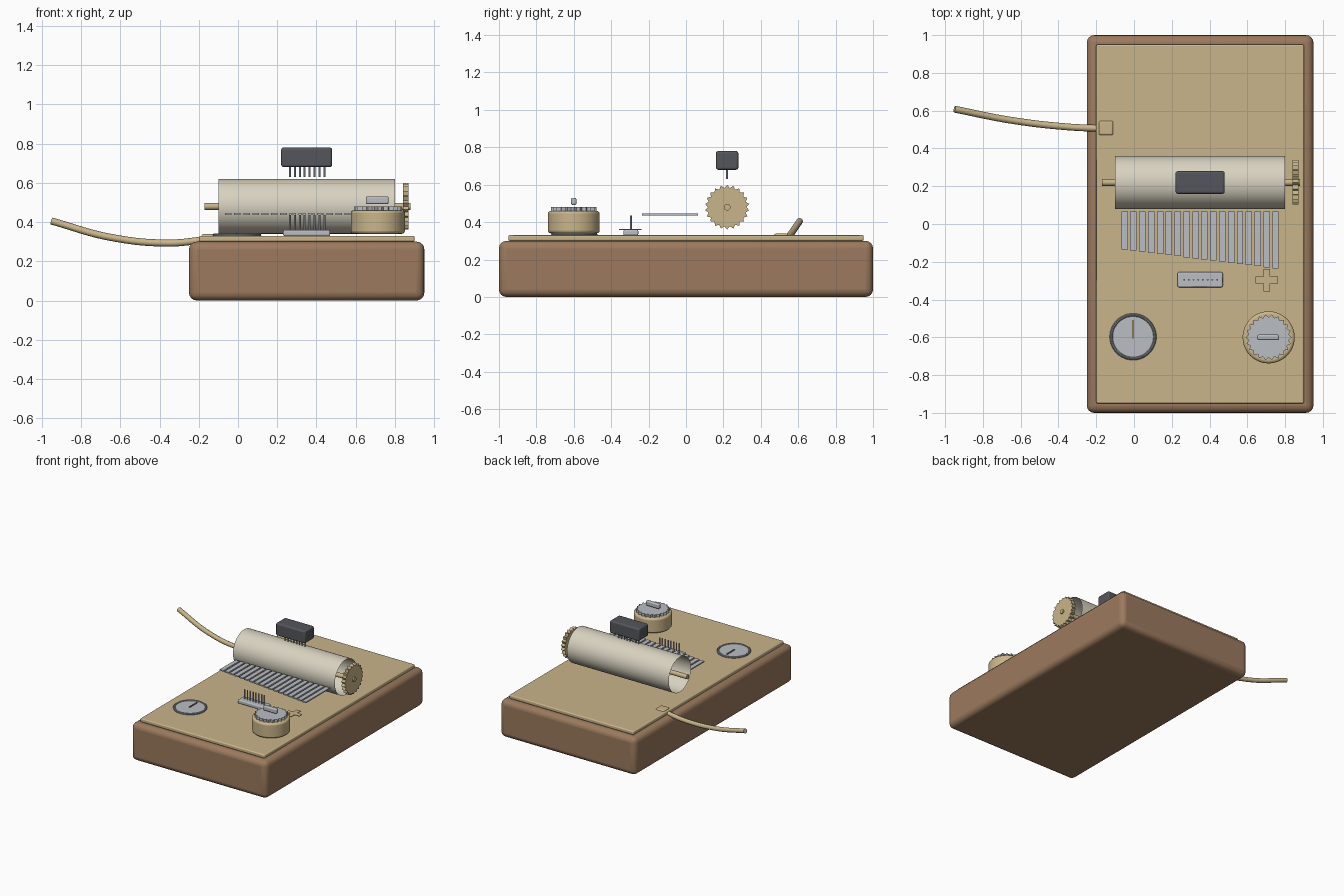
import bpy, bmesh
from math import pi, sin, cos, tau
from mathutils import Matrix, Vector

if "Cube" in bpy.data.objects:
    bpy.data.objects.remove(bpy.data.objects["Cube"], do_unlink=True)


def material(name, hex_code):
    srgb = [int(hex_code[i:i + 2], 16) / 255 for i in (0, 2, 4)]
    color = [c / 12.92 if c < 0.04 else ((c + 0.055) / 1.055) ** 2.4 for c in srgb] + [1]
    m = bpy.data.materials.new(name)
    m.use_nodes = True
    m.diffuse_color = color
    m.node_tree.nodes["Principled BSDF"].inputs["Base Color"].default_value = color
    return m


wood = material("wood", "9c7a5e")
brass = material("brass", "c9b58a")
cream = material("cream", "d8d2c0")
steel = material("steel", "babdc2")
rim_grey = material("rim grey", "8e9299")
charcoal = material("charcoal", "55565c")
needle_brown = material("needle brown", "8a7658")


def finish(name, bm, mat, loc=(0, 0, 0), bevel=0, segments=3, smooth=True):
    bmesh.ops.recalc_face_normals(bm, faces=bm.faces)
    mesh = bpy.data.meshes.new(name)
    bm.to_mesh(mesh)
    bm.free()
    mesh.materials.append(mat)
    obj = bpy.data.objects.new(name, mesh)
    obj.location = loc
    bpy.context.collection.objects.link(obj)
    if bevel:
        mod = obj.modifiers.new("rounded edges", "BEVEL")
        mod.width, mod.segments = bevel, segments
    if smooth:
        bpy.ops.object.select_all(action="DESELECT")
        obj.select_set(True)
        bpy.context.view_layer.objects.active = obj
        bpy.ops.object.shade_smooth_by_angle()
    return obj


def box(name, mat, center, size, bevel=0, segments=3):
    bm = bmesh.new()
    bmesh.ops.create_cube(bm, size=1, matrix=Matrix.Diagonal((*size, 1)))
    return finish(name, bm, mat, center, bevel, segments, bevel > 0)


def cylinder(name, mat, center, radius, depth, sides=48, axis="Z", caps=True, bevel=0):
    bm = bmesh.new()
    turn = Matrix.Rotation(pi / 2, 4, "Y") if axis == "X" else Matrix()
    bmesh.ops.create_cone(bm, cap_ends=caps, segments=sides, radius1=radius,
                          radius2=radius, depth=depth, matrix=turn)
    return finish(name, bm, mat, center, bevel)


def prism(name, mat, outline, center, depth, axis="Z"):
    bm = bmesh.new()
    face = bm.faces.new([bm.verts.new((x, y, -depth / 2)) for x, y in outline])
    top = bmesh.ops.extrude_face_region(bm, geom=[face])["geom"]
    bmesh.ops.translate(bm, verts=[v for v in top if isinstance(v, bmesh.types.BMVert)],
                        vec=(0, 0, depth))
    if axis == "X":
        bmesh.ops.rotate(bm, verts=bm.verts, matrix=Matrix.Rotation(pi / 2, 3, "Y"))
    return finish(name, bm, mat, center, smooth=False)


def gear(name, mat, center, outer, inner, depth, axis="Z", teeth=22):
    outline = []
    for i in range(teeth * 2):
        r, a = (inner if i % 2 else outer), i * pi / teeth
        outline.append((r * cos(a), r * sin(a)))
    return prism(name, mat, outline, center, depth, axis)


def pin_row(name, center_y, center_z, length):
    for i in range(8):
        cylinder(f"{name}_{i + 1}", steel, (0.265 + 0.025 * i, center_y, center_z),
                 0.005, length, 8)


# Wooden base and top plate
box("wooden_base", wood, (0.35, 0, 0.15), (1.2, 2, 0.3), 0.04, 4)
box("top_plate", brass, (0.35, 0, 0.315), (1.1, 1.9, 0.03), 0.008)

# Open drum, axle and drive gear
cylinder("drum", cream, (0.35, 0.22, 0.48), 0.14, 0.9, 64, "X", caps=False)
cylinder("axle", brass, (0.355, 0.22, 0.48), 0.018, 1.05, 16, "X")
gear("drive_gear", brass, (0.855, 0.22, 0.48), 0.119, 0.103, 0.03, "X")

# Comb with teeth that grow longer to the left
for i in range(18):
    length = 0.2 + 0.1 * i / 17
    box(f"comb_tooth_{i + 1}", steel, (-0.05 + 0.047 * i, 0.065 - length / 2, 0.44),
        (0.034, length, 0.01))

# Chip with pins above the drum
box("chip", charcoal, (0.35, 0.22, 0.73), (0.26, 0.12, 0.1), 0.012)
pin_row("chip_pin", 0.22, 0.66, 0.06)

# Pin header on the plate
box("header_block", steel, (0.35, -0.295, 0.344), (0.24, 0.08, 0.03), 0.008)
pin_row("header_pin", -0.295, 0.395, 0.08)

# Flat plus sign
a, b = 0.018, 0.06
plus = [(a, a), (a, b), (-a, b), (-a, a), (-b, a), (-b, -a),
        (-a, -a), (-a, -b), (a, -b), (a, -a), (b, -a), (b, a)]
prism("plus_sign", brass, plus, (0.703, -0.297, 0.36), 0.005)

# Round gauge: face, rim and needle
gauge = Vector((-0.005, -0.597, 0.33))
cylinder("gauge_face", steel, gauge + Vector((0, 0, 0.003)), 0.113, 0.008)
bm = bmesh.new()
profile = [bm.verts.new((0.115 + 0.009 * cos(i * tau / 10), 0, 0.009 * sin(i * tau / 10)))
           for i in range(10)]
ring = [bm.edges.new((profile[i - 1], profile[i])) for i in range(10)]
bmesh.ops.spin(bm, geom=profile + ring, axis=(0, 0, 1), cent=(0, 0, 0),
               angle=tau, steps=48, use_merge=True)
finish("gauge_rim", bm, rim_grey, gauge + Vector((0, 0, 0.003)))
box("gauge_needle", needle_brown, gauge + Vector((0, 0.04, 0.01)), (0.009, 0.096, 0.006))

# Winding knob with toothed cap and floating grip
cylinder("knob_body", brass, (0.713, -0.6, 0.4), 0.138, 0.12, 48, bevel=0.015)
gear("knob_cap", steel, (0.713, -0.6, 0.47), 0.122, 0.106, 0.02)
box("knob_grip", steel, (0.71, -0.6, 0.511), (0.116, 0.028, 0.038), 0.008)

# Plug and curved cable
box("plug", brass, (-0.148, 0.508, 0.326), (0.075, 0.075, 0.024), 0.009)
curve = bpy.data.curves.new("cable", "CURVE")
curve.dimensions = "3D"
curve.bevel_depth = 0.018
curve.bevel_resolution = 2
curve.use_fill_caps = True
spline = curve.splines.new("BEZIER")
path = [(-0.15, 0.505, 0.312), (-0.35, 0.514, 0.293), (-0.65, 0.549, 0.322), (-0.95, 0.608, 0.405)]
spline.bezier_points.add(len(path) - 1)
for point, co in zip(spline.bezier_points, path):
    point.co = co
    point.handle_left_type = point.handle_right_type = "AUTO"
curve.materials.append(brass)
cable = bpy.data.objects.new("cable", curve)
bpy.context.collection.objects.link(cable)
